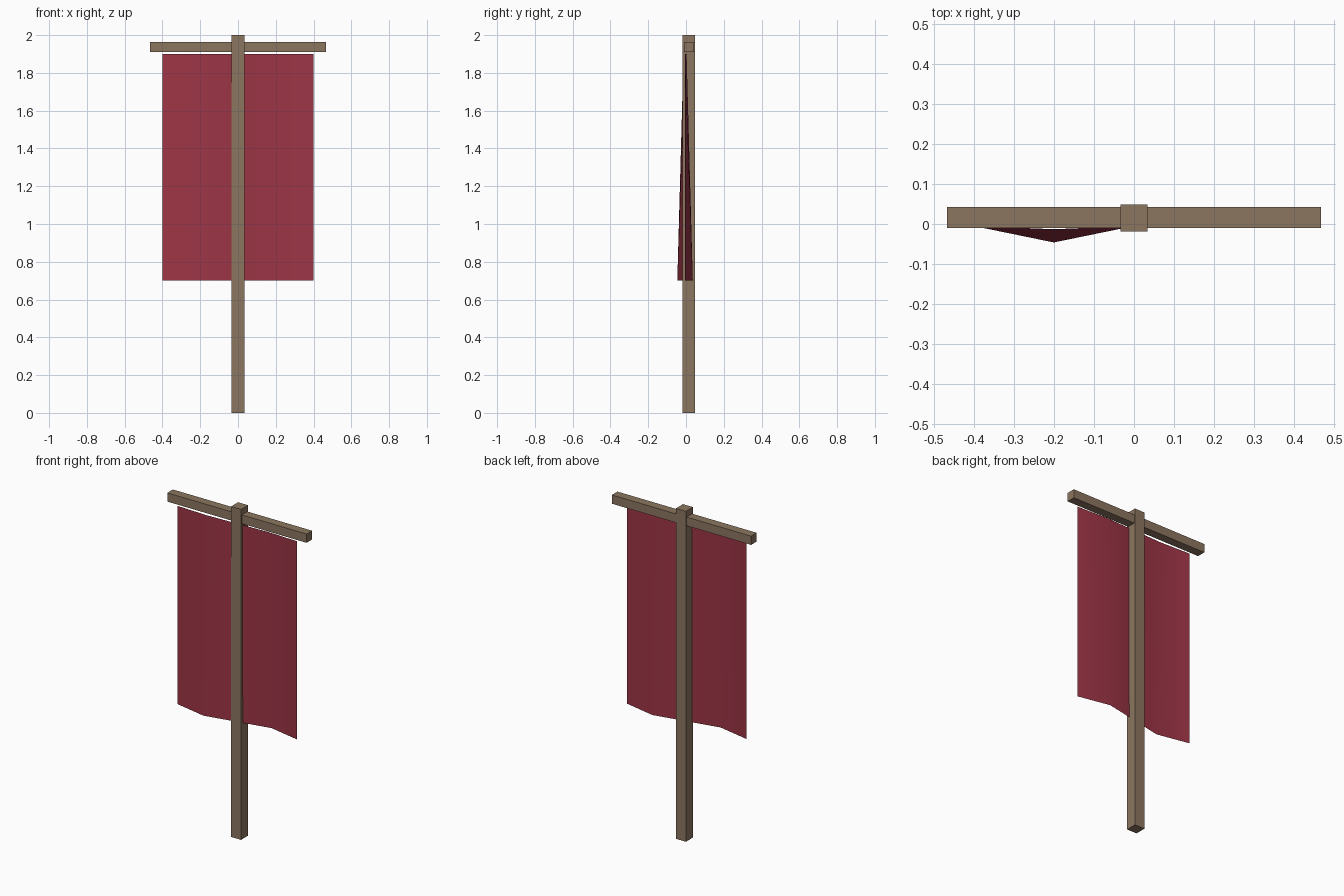
import bpy
import bmesh
import math

cube = bpy.data.objects.get("Cube")
if cube:
    bpy.data.objects.remove(cube, do_unlink=True)


def make_material(name, rgb):
    mat = bpy.data.materials.new(name)
    mat.use_nodes = True
    colour = (*rgb, 1.0)
    mat.diffuse_color = colour
    mat.node_tree.nodes["Principled BSDF"].inputs["Base Color"].default_value = colour
    return mat


def add_object(name, bm, mat):
    mesh = bpy.data.meshes.new(name)
    bm.to_mesh(mesh)
    bm.free()
    mesh.materials.append(mat)
    obj = bpy.data.objects.new(name, mesh)
    bpy.context.collection.objects.link(obj)
    return obj


def add_beam(name, size, centre, mat):
    bm = bmesh.new()
    bmesh.ops.create_cube(bm, size=1)
    bmesh.ops.scale(bm, vec=size, verts=bm.verts)
    bmesh.ops.translate(bm, vec=centre, verts=bm.verts)
    return add_object(name, bm, mat)


wood = make_material("brown wood", (0.26, 0.18, 0.115))
red = make_material("red cloth", (0.34, 0.036, 0.062))

# Square upright pole and the crossbar running through it
add_beam("pole", (0.067, 0.067, 2.0), (0, 0.015, 1.0), wood)
add_beam("crossbar", (0.933, 0.053, 0.053), (0, 0.0165, 1.937), wood)

# Hanging cloth: a wave that deepens from the top edge to the hem
HALF_WIDTH, TOP, HEM, COLUMNS = 0.4, 1.9, 0.7, 4
bm = bmesh.new()
rows = []
for z, depth in ((HEM, 0.041), (TOP, 0.008)):
    row = []
    for i in range(COLUMNS + 1):
        t = 2 * i / COLUMNS - 1
        row.append(bm.verts.new((HALF_WIDTH * t, -0.005 + depth * math.sin(math.pi * t), z)))
    rows.append(row)
for i in range(COLUMNS):
    bm.faces.new((rows[0][i], rows[0][i + 1], rows[1][i + 1], rows[1][i]))
for face in bm.faces:
    face.smooth = True
add_object("banner_cloth", bm, red)
